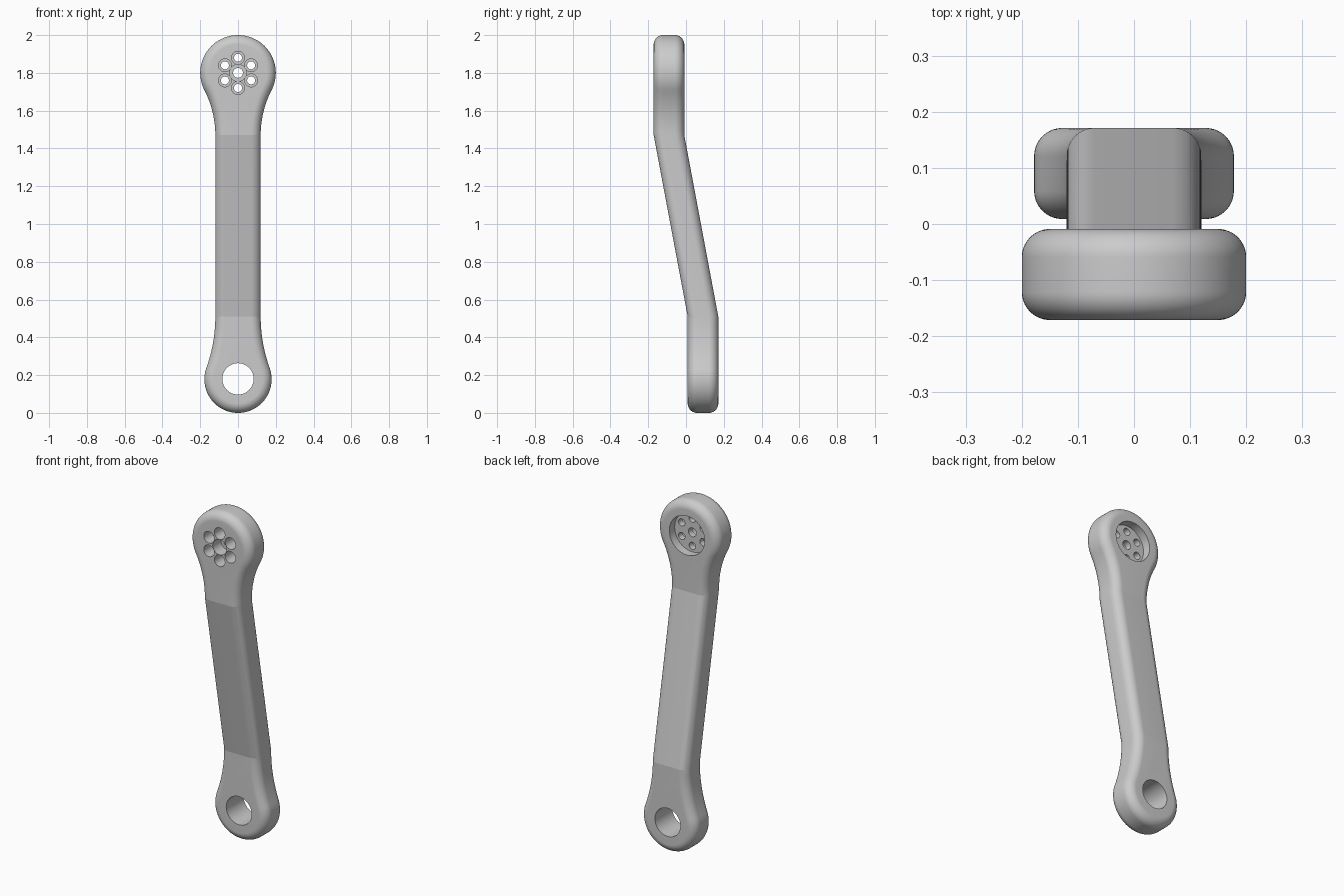
import bpy, bmesh
from math import sin, cos, pi, atan2
from mathutils import Matrix

if "Cube" in bpy.data.objects:
    bpy.data.objects.remove(bpy.data.objects["Cube"])

HALF_W, THICK, EDGE = 0.12, 0.162, 0.05      # neck half width, thickness, edge radius
LOW_Z, LOW_R, LOW_BEND = 0.178, 0.178, 0.51  # lower eye
TOP_Z, TOP_R, TOP_BEND = 1.80, 0.20, 1.47    # upper boss
SHIFT = 0.09                                 # sideways offset of each end


def arc(cx, cz, r, a0, a1, n, flip=1):
    """Points with outward normals along an arc: (x, z, nx, nz)."""
    out = []
    for i in range(n + 1):
        a = a0 + (a1 - a0) * i / n
        out.append((cx + r * cos(a), cz + r * sin(a), flip * cos(a), flip * sin(a)))
    return out


def fillet(r, d):
    """Radius and tangent angle of the concave blend from an end circle to the neck."""
    R = (d * d + HALF_W ** 2 - r * r) / (2 * (r - HALF_W))
    return R, atan2(d, HALF_W + R)


def bend(z):
    t = min(1, max(0, (z - LOW_BEND) / (TOP_BEND - LOW_BEND)))
    return SHIFT * (1 - 2 * t)


# Right half of the outline, bottom to top
R1, a1 = fillet(LOW_R, LOW_BEND - LOW_Z)
R2, a2 = fillet(TOP_R, TOP_Z - TOP_BEND)
half = arc(0, LOW_Z, LOW_R, -pi / 2, a1, 32)
half += arc(HALF_W + R1, LOW_BEND, R1, pi + a1, pi, 10, -1)[1:]
half += arc(HALF_W + R2, TOP_BEND, R2, pi, pi - a2, 12, -1)
half += arc(0, TOP_Z, TOP_R, -a2, pi / 2, 32)[1:]
outline = half + [(-x, z, -nx, nz) for x, z, nx, nz in half[-2:0:-1]]
n, m = len(outline), len(half)

# Arm body: rounded-edge loft, sheared by the bend
STEPS = 14
levels = [(EDGE * (1 - sin(t)), -THICK / 2 + EDGE * (1 - cos(t)))
          for t in [pi / 2 * i / STEPS for i in range(STEPS + 1)]]
levels += [(d, -y) for d, y in reversed(levels)]
bm = bmesh.new()
rings = []
for d, y in levels:
    ring = []
    for x, z, nx, nz in outline:
        pz = z - d * nz
        ring.append(bm.verts.new((x - d * nx, y + bend(pz), pz)))
    rings.append(ring)
for a, b in zip(rings, rings[1:]):
    for i in range(n):
        j = (i + 1) % n
        bm.faces.new((a[i], a[j], b[j], b[i]))
# Front and back faces: flat panels split at the two bends
lo = min(range(m), key=lambda i: abs(half[i][1] - LOW_BEND) + abs(half[i][0] - HALF_W))
hi = min(range(m), key=lambda i: abs(half[i][1] - TOP_BEND) + abs(half[i][0] - HALF_W))
for ring in (rings[0], rings[-1]):
    bm.faces.new(ring[:lo + 1] + ring[n - lo:])
    bm.faces.new((ring[lo], ring[hi], ring[n - hi], ring[n - lo]))
    bm.faces.new(ring[hi:n - hi + 1])
bmesh.ops.recalc_face_normals(bm, faces=bm.faces)
mesh = bpy.data.meshes.new("lever_arm")
bm.to_mesh(mesh)
bm.free()
arm = bpy.data.objects.new("lever_arm", mesh)
bpy.context.collection.objects.link(arm)
bpy.context.view_layer.objects.active = arm
arm.select_set(True)


def drill(holes):
    """Cut round holes (x, z, radius, y start, y end) through the arm."""
    cb = bmesh.new()
    for x, z, r, y0, y1 in holes:
        mat = Matrix.Translation((x, (y0 + y1) / 2, z)) @ Matrix.Rotation(pi / 2, 4, 'X')
        bmesh.ops.create_cone(cb, cap_ends=True, segments=64, radius1=r, radius2=r,
                              depth=y1 - y0, matrix=mat)
    me = bpy.data.meshes.new("hole_cutter")
    cb.to_mesh(me)
    cb.free()
    cutter = bpy.data.objects.new("hole_cutter", me)
    cutter.hide_render = True
    bpy.context.collection.objects.link(cutter)
    mod = arm.modifiers.new("holes", 'BOOLEAN')
    mod.operation, mod.solver, mod.object = 'DIFFERENCE', 'EXACT', cutter
    bpy.ops.object.modifier_apply(modifier=mod.name)
    bpy.data.objects.remove(cutter)


ring_pos = [(0.08 * sin(k * pi / 3), TOP_Z + 0.08 * cos(k * pi / 3)) for k in range(6)]
front, back = -SHIFT - THICK / 2, -SHIFT + THICK / 2
# Lower eye and round recess in the back of the boss
drill([(0, 0.18, 0.083, -0.1, 0.3), (0, TOP_Z, 0.115, back - 0.05, back + 0.1)])
# Counterbores in the front
drill([(0, TOP_Z, 0.045, front - 0.1, front + 0.075)]
      + [(x, z, 0.034, front - 0.1, front + 0.075) for x, z in ring_pos])
# Narrow through holes
drill([(0, TOP_Z, 0.026, front - 0.1, back + 0.1)]
      + [(x, z, 0.021, front - 0.1, back + 0.1) for x, z in ring_pos])

bpy.ops.object.shade_smooth_by_angle(angle=8 * pi / 180)
